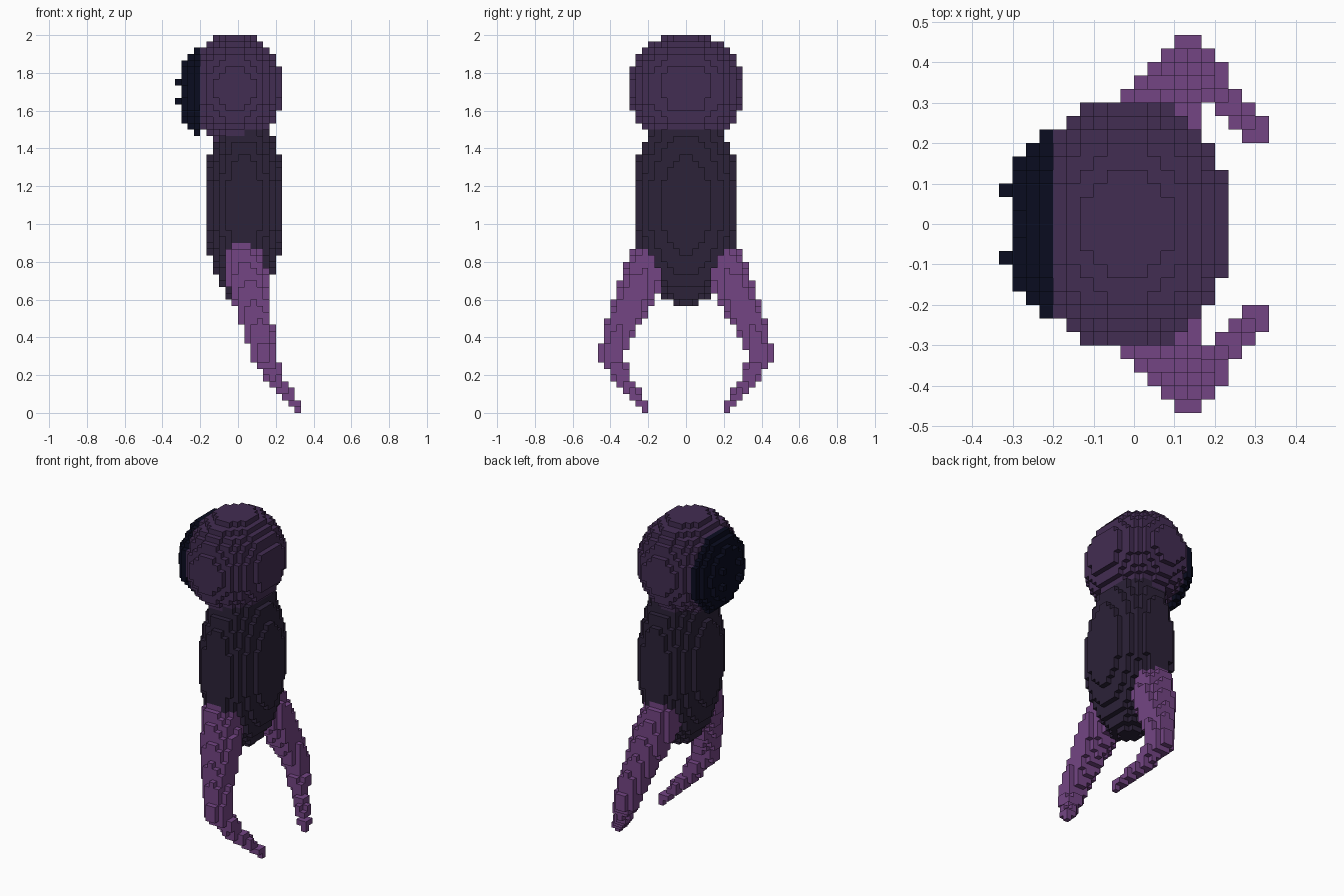
import bpy
import bmesh
from mathutils import Vector

cube = bpy.data.objects.get("Cube")
if cube:
    bpy.data.objects.remove(cube, do_unlink=True)

VOXEL = 1 / 30
NX, NY, NZ = 10, 14, 60          # half width, half depth, full height in voxels


def material(name, rgb):
    mat = bpy.data.materials.new(name)
    mat.use_nodes = True
    mat.diffuse_color = (*rgb, 1)
    mat.node_tree.nodes["Principled BSDF"].inputs["Base Color"].default_value = (*rgb, 1)
    return mat


plum = material("plum", (0.055, 0.026, 0.084))
dark_violet = material("dark_violet", (0.025, 0.016, 0.040))
orchid = material("orchid", (0.174, 0.060, 0.231))
midnight = material("midnight", (0.003, 0.0037, 0.0144))


# Shape tests
def ellipsoid(center, radii):
    return lambda p: sum(((p[i] - center[i]) / radii[i]) ** 2 for i in range(3)) < 1


def tapered_limb(joints):
    """Round tapered segments through (point, radius) joints."""
    def inside(p):
        for (a, ra), (b, rb) in zip(joints, joints[1:]):
            a, b = Vector(a), Vector(b)
            t = max(0, min(1, (p - a).dot(b - a) / (b - a).length_squared))
            if (p - a.lerp(b, t)).length < ra + (rb - ra) * t:
                return True
        return False
    return inside


def leg(side):
    path = [((0.03, 0.20, 0.795), 0.112), ((0.065, 0.26, 0.65), 0.104),
            ((0.133, 0.40, 0.32), 0.065), ((0.205, 0.33, 0.165), 0.045),
            ((0.317, 0.217, 0.02), 0.025)]
    return tapered_limb([((x, side * y, z), r) for (x, y, z), r in path])


face_bulge = ellipsoid((-0.15, 0, 1.70), (0.166, 0.255, 0.255))


def face_disc(p):
    # Dark face with four small studs
    stud = (-0.33 < p.x < -0.3 and 0.067 < abs(p.y) < 0.1
            and 0.034 < abs(p.z - 1.7) < 0.066)
    return stud or (p.x < -0.2 and face_bulge(p))


# Earlier parts claim shared voxels first
parts = [
    ("face_disc", face_disc, midnight),
    ("head", ellipsoid((-0.017, 0, 1.717), (0.26, 0.31, 0.295)), plum),
    ("front_leg", leg(-1), orchid),
    ("back_leg", leg(1), orchid),
    ("body", ellipsoid((0.033, 0, 1.10), (0.208, 0.284, 0.54)), dark_violet),
]

cells = {}
for i in range(-NX, NX):
    for j in range(-NY, NY):
        for k in range(NZ):
            p = Vector((i + 0.5, j + 0.5, k + 0.5)) * VOXEL
            for name, inside, mat in parts:
                if inside(p):
                    cells[i, j, k] = name
                    break


def build(name, mat):
    """Make the exposed voxel sides of one part."""
    bm = bmesh.new()
    verts = {}

    def corner(c):
        if c not in verts:
            verts[c] = bm.verts.new(Vector(c) * VOXEL)
        return verts[c]

    for cell, owner in cells.items():
        if owner != name:
            continue
        for axis in range(3):
            u, v = (axis + 1) % 3, (axis + 2) % 3
            for step in (0, 1):
                neighbour = list(cell)
                neighbour[axis] += 1 if step else -1
                if tuple(neighbour) in cells:
                    continue
                ring = []
                for du, dv in ((0, 0), (1, 0), (1, 1), (0, 1)):
                    c = list(cell)
                    c[axis] += step
                    c[u] += du
                    c[v] += dv
                    ring.append(corner(tuple(c)))
                bm.faces.new(ring if step else ring[::-1])
    mesh = bpy.data.meshes.new(name)
    bm.to_mesh(mesh)
    bm.free()
    mesh.materials.append(mat)
    bpy.context.collection.objects.link(bpy.data.objects.new(name, mesh))


for name, inside, mat in parts:
    build(name, mat)
